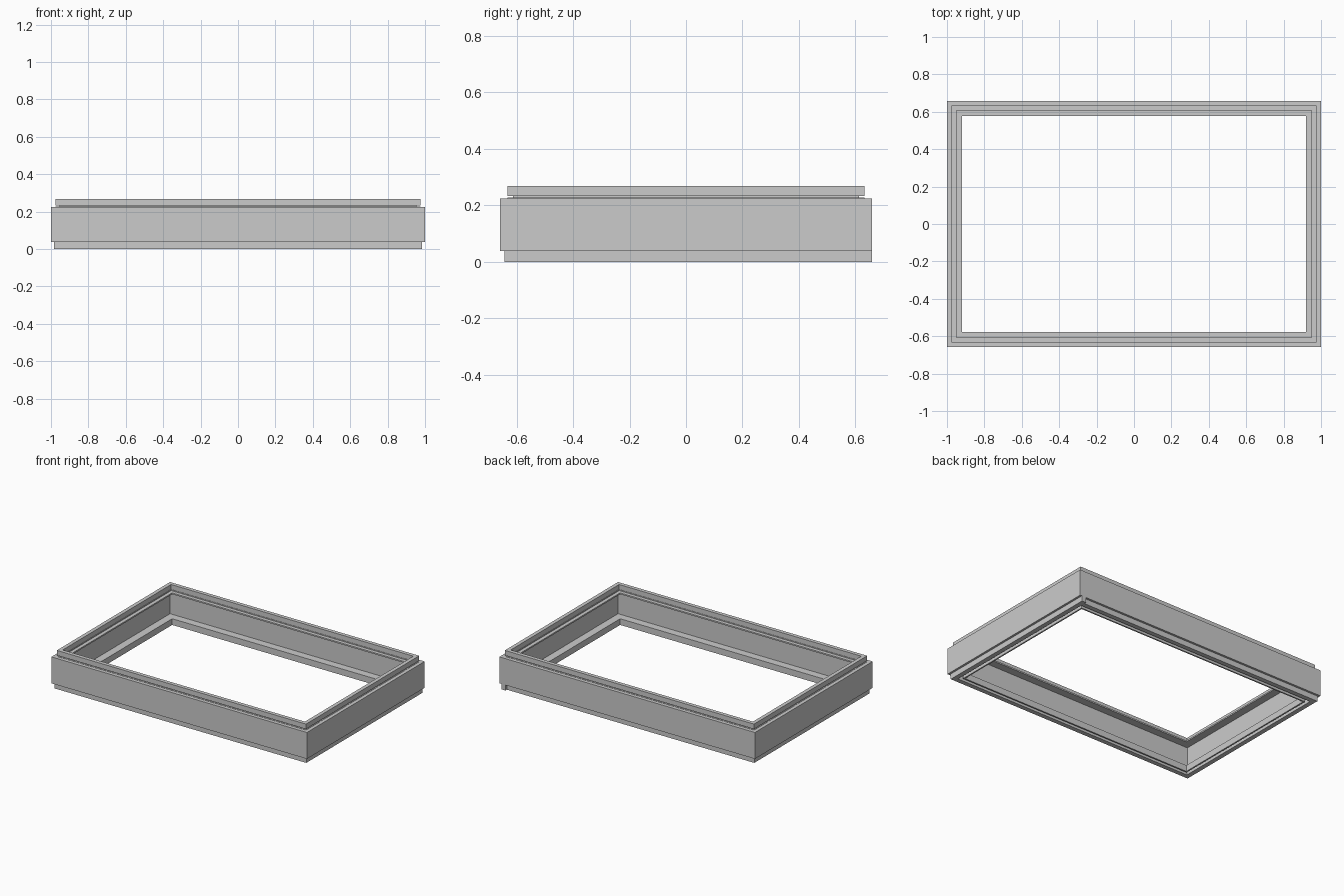
import bpy, bmesh
from mathutils import Matrix, Vector

if "Cube" in bpy.data.objects:
    bpy.data.objects.remove(bpy.data.objects["Cube"])

HX, HY = 1.0, 0.658      # outer half sizes


def add_box(bm, x0, x1, y0, y1, z0, z1):
    centre = Vector(((x0 + x1) / 2, (y0 + y1) / 2, (z0 + z1) / 2))
    size = Matrix.Diagonal((x1 - x0, y1 - y0, z1 - z0, 1))
    bmesh.ops.create_cube(bm, size=1, matrix=Matrix.Translation(centre) @ size)


def frame(name, i0, i1, z0, z1, stub=0.0):
    """Four bars with overlapping pinwheel corners; i0/i1 are insets from the outer edge."""
    bm = bmesh.new()
    # front and back bars
    add_box(bm, -HX + i1, HX - i0, -HY + i0, -HY + i1, z0, z1)
    add_box(bm, -HX + i0, HX - i1, HY - i1, HY - i0, z0, z1)
    # right and left bars
    add_box(bm, HX - i1, HX - i0, -HY + i1, HY - i0 + stub, z0, z1)
    add_box(bm, -HX + i0, -HX + i1, -HY + i0, HY - i1, z0, z1)
    mesh = bpy.data.meshes.new(name)
    bm.to_mesh(mesh)
    bm.free()
    obj = bpy.data.objects.new(name, mesh)
    bpy.context.collection.objects.link(obj)
    return obj


# outer side panels
frame("side_walls", 0.0, 0.025, 0.038, 0.225)
# lower flange with its two downward rails
frame("lower_flange", 0.025, 0.08, 0.034, 0.044)
frame("lower_outer_rail", 0.015, 0.048, 0.0, 0.038, stub=0.015)
frame("lower_inner_rail", 0.07, 0.08, 0.0, 0.034)
# upper ledge, recessed neck and raised rim
frame("upper_ledge", 0.025, 0.08, 0.217, 0.227)
frame("rim_neck", 0.045, 0.055, 0.227, 0.233)
frame("upper_rim", 0.025, 0.052, 0.233, 0.268)
